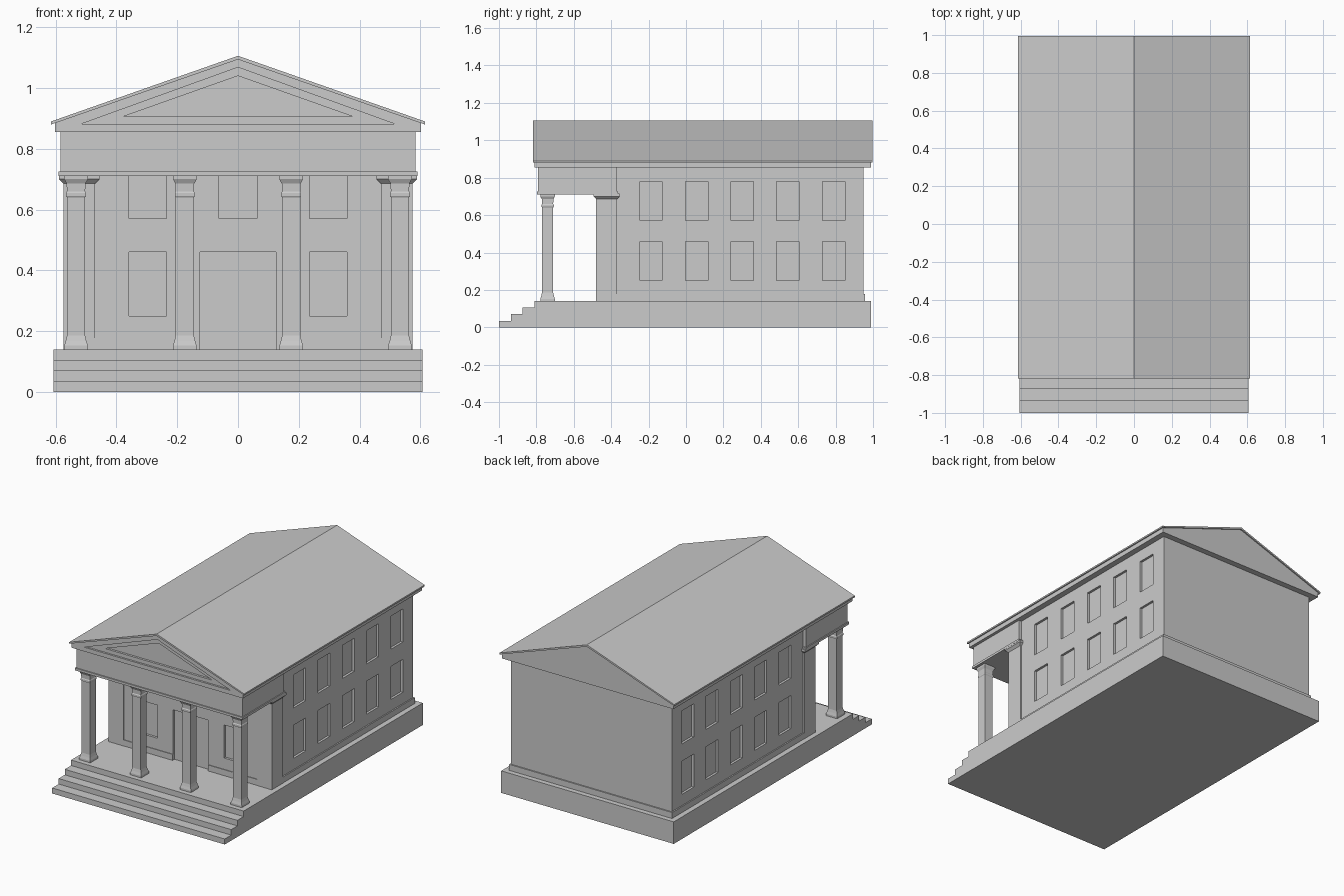
import bpy
import bmesh

if "Cube" in bpy.data.objects:
    bpy.data.objects.remove(bpy.data.objects["Cube"])

stone = bpy.data.materials.new("pale_stone_grey")
stone.diffuse_color = (0.6, 0.6, 0.6, 1)
stone.use_nodes = True
stone.node_tree.nodes["Principled BSDF"].inputs["Base Color"].default_value = stone.diffuse_color


def finish(name, bm):
    bmesh.ops.recalc_face_normals(bm, faces=bm.faces)
    me = bpy.data.meshes.new(name)
    bm.to_mesh(me)
    bm.free()
    me.materials.append(stone)
    ob = bpy.data.objects.new(name, me)
    bpy.context.collection.objects.link(ob)
    return ob


def add_box(bm, x0, x1, y0, y1, z0, z1):
    vs = bmesh.ops.create_cube(bm, size=1)["verts"]
    for v in vs:
        v.co.x = x1 if v.co.x > 0 else x0
        v.co.y = y1 if v.co.y > 0 else y0
        v.co.z = z1 if v.co.z > 0 else z0


def box(name, *dims):
    bm = bmesh.new()
    add_box(bm, *dims)
    return finish(name, bm)


def prism(name, profile, a, b, axis="y"):
    """Extrude a profile: (x, z) along y, or (y, z) along x."""
    bm = bmesh.new()

    def ring(t):
        return [bm.verts.new((p, t, z) if axis == "y" else (t, p, z)) for p, z in profile]

    r0, r1 = ring(a), ring(b)
    n = len(profile)
    bm.faces.new(r0)
    bm.faces.new(r1)
    for i in range(n):
        bm.faces.new((r0[i], r0[(i + 1) % n], r1[(i + 1) % n], r1[i]))
    return finish(name, bm)


def loft(name, cx, cy, hx, hy, levels):
    """Stack of rectangles; each level is (z, outward offset)."""
    bm = bmesh.new()
    rings = [[bm.verts.new((cx + sx * (hx + o), cy + sy * (hy + o), z))
              for sx, sy in ((-1, -1), (1, -1), (1, 1), (-1, 1))] for z, o in levels]
    bm.faces.new(rings[0])
    bm.faces.new(rings[-1])
    for a, b in zip(rings, rings[1:]):
        for i in range(4):
            j = (i + 1) % 4
            bm.faces.new((a[i], a[j], b[j], b[i]))
    return finish(name, bm)


def cut(ob, cutter):
    m = ob.modifiers.new("cut", "BOOLEAN")
    m.operation = "DIFFERENCE"
    m.solver = "EXACT"
    m.object = cutter
    bpy.context.view_layer.objects.active = ob
    bpy.ops.object.modifier_apply(modifier=m.name)
    bpy.data.objects.remove(cutter)


# Podium with front steps
steps = [(0.99, 0), (-1, 0), (-1, 0.035), (-0.935, 0.035), (-0.935, 0.07), (-0.873, 0.07),
         (-0.873, 0.105), (-0.81, 0.105), (-0.81, 0.14), (0.99, 0.14)]
prism("podium_and_steps", steps, -0.607, 0.607, "x")

# Main hall with recessed windows and door
FRONT, BACK, WX = -0.475, 0.95, 0.565
hall = box("hall_walls", -WX, WX, FRONT, BACK, 0.13, 0.86)
depth = 0.015
bm = bmesh.new()
for z0, z1 in ((0.25, 0.46), (0.57, 0.78)):
    for k in range(5):
        y = -0.187 + 0.244 * k
        for s in (-1, 1):
            xs = sorted((s * (WX - depth), s * (WX + 0.1)))
            add_box(bm, *xs, y - 0.06, y + 0.06, z0, z1)
    for x in (-0.297, 0, 0.297):
        if x or z0 > 0.5:
            add_box(bm, x - 0.062, x + 0.062, FRONT - 0.1, FRONT + depth, z0, min(z1, 0.73))
add_box(bm, -0.125, 0.125, FRONT - 0.1, FRONT + depth, 0.135, 0.46)
openings = finish("openings_cutter", bm)
openings.hide_render = True
cut(hall, openings)

# Base mouldings
for s, side in ((-1, "left"), (1, "right")):
    box("base_moulding_" + side, *sorted((s * 0.55, s * 0.573)), -0.37, 0.958, 0.135, 0.178)
    box("front_moulding_" + side, *sorted((s * 0.125, s * 0.475)), -0.479, -0.46, 0.135, 0.178)
box("base_moulding_back", -0.56, 0.56, 0.94, 0.958, 0.135, 0.178)

# Corner pilasters with flared capitals
for s, side in ((-1, "left"), (1, "right")):
    loft("corner_pilaster_" + side, s * 0.522, -0.425, 0.052, 0.055,
         [(0.135, 0), (0.685, 0), (0.70, 0.015), (0.715, 0.015)])

# Square portico columns
column = [(0.138, 0.009), (0.152, 0.009), (0.168, 0.004), (0.185, 0), (0.64, 0), (0.645, 0.003),
          (0.655, 0.003), (0.66, 0), (0.685, 0.001), (0.70, 0.009), (0.715, 0.009)]
for i, x in enumerate((-0.533, -0.175, 0.175, 0.533)):
    loft("column_%d" % (i + 1), x, -0.74, 0.03, 0.03, column)

# Portico entablature and lower fillet
box("entablature", -0.584, 0.584, -0.79, -0.37, 0.72, 0.86)
box("entablature_fillet", -0.59, 0.59, -0.797, -0.363, 0.71, 0.725)

# Gable block with stepped triangular recess in the pediment
gable = prism("gable_block", [(-0.603, 0.855), (0.603, 0.855), (0.603, 0.885), (0, 1.096),
                              (-0.603, 0.885)], -0.81, 0.988)
for hw, z0, z1, d in ((0.515, 0.882, 1.068, 0.012), (0.378, 0.906, 1.04, 0.026)):
    tri = prism("pediment_cutter", [(-hw, z0), (hw, z0), (0, z1)], -0.9, -0.81 + d)
    tri.hide_render = True
    cut(gable, tri)

# Roof slabs
prism("roof", [(-0.615, 0.88), (-0.615, 0.89), (0, 1.106), (0.615, 0.89), (0.615, 0.88),
               (0, 1.094)], -0.817, 0.996)
